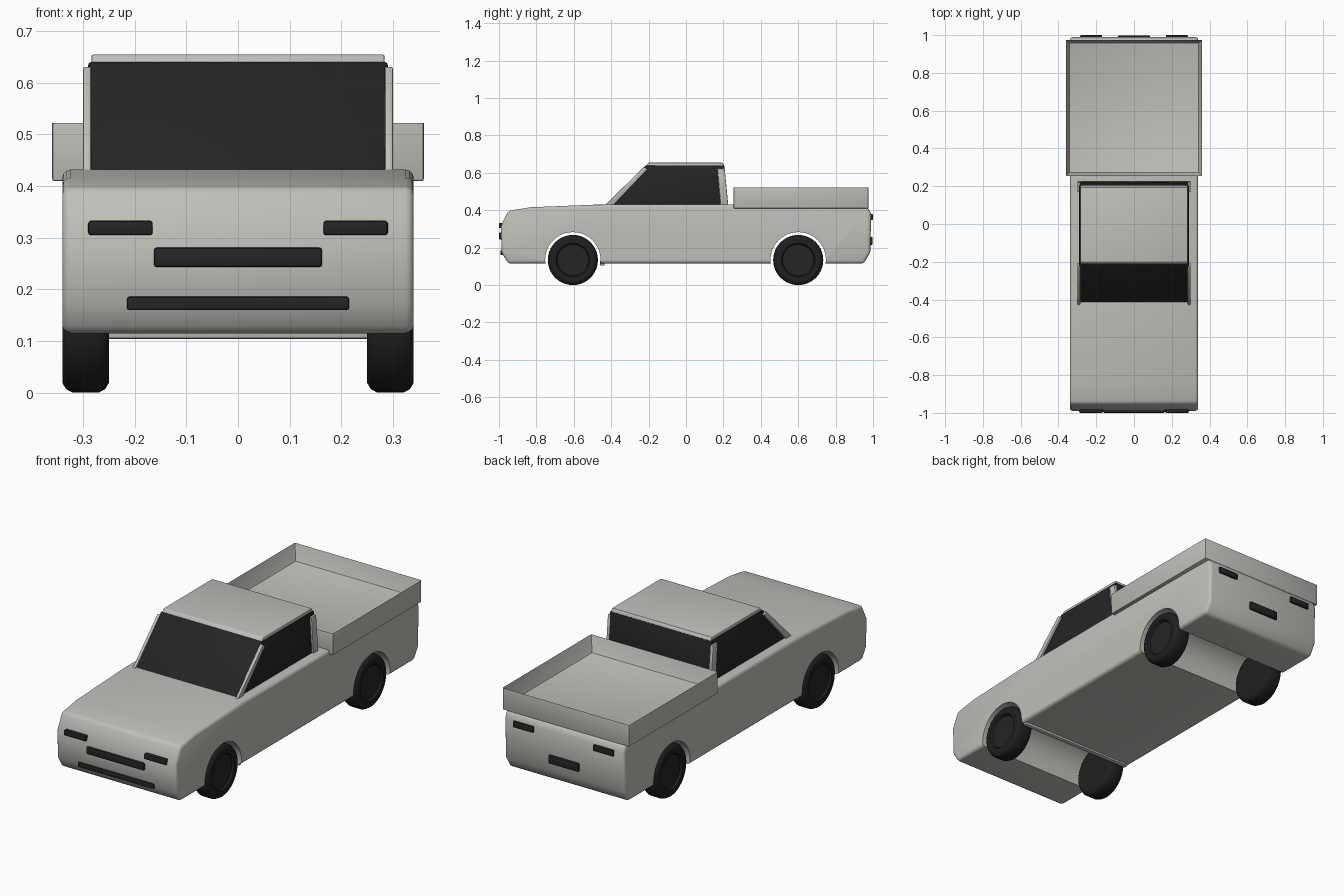
import bpy, bmesh, math
from mathutils import Matrix

if "Cube" in bpy.data.objects:
    bpy.data.objects.remove(bpy.data.objects["Cube"])


def material(name, rgb):
    m = bpy.data.materials.new(name)
    m.diffuse_color = (*rgb, 1)
    m.use_nodes = True
    m.node_tree.nodes["Principled BSDF"].inputs["Base Color"].default_value = m.diffuse_color
    return m


PAINT = material("warm light grey paint", (0.53, 0.52, 0.48))
GLASS = material("dark glass", (0.018, 0.018, 0.018))
RUBBER = material("black rubber", (0.014, 0.014, 0.014))
HUB = material("dark hub", (0.018, 0.018, 0.019))


def finish(name, bm, mats, bevel=0, segments=2, cutters=()):
    bmesh.ops.recalc_face_normals(bm, faces=bm.faces)
    me = bpy.data.meshes.new(name)
    bm.to_mesh(me)
    bm.free()
    for m in mats:
        me.materials.append(m)
    ob = bpy.data.objects.new(name, me)
    bpy.context.collection.objects.link(ob)
    bpy.ops.object.select_all(action='DESELECT')
    ob.select_set(True)
    bpy.context.view_layer.objects.active = ob
    if bevel:
        mod = ob.modifiers.new("bevel", 'BEVEL')
        mod.width, mod.segments = bevel, segments
        mod.limit_method, mod.angle_limit = 'ANGLE', math.radians(40)
        bpy.ops.object.modifier_apply(modifier=mod.name)
    for c in cutters:
        mod = ob.modifiers.new("cut", 'BOOLEAN')
        mod.operation, mod.solver, mod.object = 'DIFFERENCE', 'EXACT', c
        bpy.ops.object.modifier_apply(modifier=mod.name)
    bpy.ops.object.shade_smooth_by_angle(angle=math.radians(30))
    return ob


def prism(name, profile, x0, x1, mat, **kw):
    """Extrude a (y, z) side profile from x0 to x1."""
    bm = bmesh.new()
    a = [bm.verts.new((x0, y, z)) for y, z in profile]
    b = [bm.verts.new((x1, y, z)) for y, z in profile]
    bm.faces.new(a)
    bm.faces.new(b)
    n = len(a)
    for i in range(n):
        j = (i + 1) % n
        bm.faces.new((a[i], a[j], b[j], b[i]))
    return finish(name, bm, [mat], **kw)


def box(name, x0, x1, y0, y1, z0, z1, mat, **kw):
    return prism(name, [(y0, z0), (y1, z0), (y1, z1), (y0, z1)], x0, x1, mat, **kw)


AXLES = {"front": -0.605, "rear": 0.6}
AXLE_Z = 0.135

# wheel arch cutters
cutters = []
for end, y in AXLES.items():
    bm = bmesh.new()
    bmesh.ops.create_cone(bm, cap_ends=True, segments=48, radius1=0.148, radius2=0.148, depth=1,
                          matrix=Matrix.Translation((0, y, AXLE_Z)) @ Matrix.Rotation(math.pi / 2, 4, 'Y'))
    c = finish(end + "_arch_cutter", bm, [PAINT])
    c.hide_render = True
    cutters.append(c)

# body
prism("body", [(-0.95, 0.115), (-0.985, 0.172), (-0.99, 0.315), (-0.95, 0.397), (-0.83, 0.416),
               (-0.43, 0.432), (0.25, 0.432), (0.975, 0.415), (0.99, 0.38), (0.985, 0.175), (0.95, 0.115)],
      -0.34, 0.34, PAINT, bevel=0.016, segments=3, cutters=cutters)
for c in cutters:
    bpy.data.objects.remove(c)

# lip behind the front arches
box("floor_lip", -0.325, 0.325, -0.46, -0.435, 0.104, 0.13, PAINT, bevel=0.006)

# cabin
prism("cabin_glass", [(-0.425, 0.42), (-0.215, 0.64), (0.205, 0.64), (0.225, 0.42)],
      -0.29, 0.29, GLASS, bevel=0.006)
prism("roof", [(-0.215, 0.635), (-0.2, 0.655), (0.195, 0.655), (0.205, 0.635)],
      -0.284, 0.284, PAINT, bevel=0.005)
for side, s in (("left", -1), ("right", 1)):
    prism(side + "_front_pillar", [(-0.435, 0.425), (-0.39, 0.425), (-0.205, 0.62), (-0.225, 0.632)],
          s * 0.284, s * 0.3, PAINT, bevel=0.004)
    prism(side + "_rear_pillar", [(0.185, 0.425), (0.226, 0.425), (0.207, 0.622), (0.168, 0.622)],
          s * 0.284, s * 0.3, PAINT, bevel=0.004)

# cargo bed: open tray with inset floor
bm = bmesh.new()
bmesh.ops.create_cube(bm, size=1, matrix=Matrix.Translation((0, 0.615, 0.467)) @ Matrix.Diagonal((0.72, 0.72, 0.115, 1)))
top = max(bm.faces, key=lambda f: f.calc_center_median().z)
bmesh.ops.inset_region(bm, faces=[top], thickness=0.023)
bmesh.ops.translate(bm, verts=top.verts, vec=(0, 0, -0.088))
finish("cargo_bed", bm, [PAINT], bevel=0.005)

# lamps, grille and plates
for side, s in (("left", -1), ("right", 1)):
    box(side + "_headlight", s * 0.165, s * 0.29, -1.0, -0.975, 0.305, 0.333, GLASS, bevel=0.005)
    box(side + "_tail_light", s * 0.17, s * 0.285, 0.975, 1.0, 0.348, 0.38, GLASS, bevel=0.005)
box("grille", -0.163, 0.163, -1.0, -0.975, 0.243, 0.281, GLASS, bevel=0.006)
box("bumper_slot", -0.215, 0.215, -0.993, -0.965, 0.16, 0.186, GLASS, bevel=0.005)
box("rear_plate", -0.085, 0.085, 0.975, 0.998, 0.215, 0.258, GLASS, bevel=0.005)

# wheels: lathed half section (x offset, radius) with a recessed hub
SECTION = [(0.045, 0.0), (0.045, 0.0001), (-0.045, 0.0001)]
SECTION = [(-0.045, 0), (-0.045, 0.115), (-0.038, 0.127), (-0.025, 0.134), (0.025, 0.134), (0.038, 0.127),
           (0.045, 0.115), (0.045, 0.09), (0.034, 0.083), (0.034, 0)]
for end, y in AXLES.items():
    for side, s in (("left", -1), ("right", 1)):
        bm = bmesh.new()
        vs = [bm.verts.new((s * x, 0, r)) for x, r in SECTION]
        es = [bm.edges.new(p) for p in zip(vs, vs[1:])]
        bmesh.ops.spin(bm, geom=vs + es, cent=(0, 0, 0), axis=(1, 0, 0), angle=2 * math.pi, steps=40)
        bmesh.ops.remove_doubles(bm, verts=bm.verts, dist=0.0005)
        for f in bm.faces:
            if max(v.co.yz.length for v in f.verts) < 0.085 and s * f.calc_center_median().x > 0:
                f.material_index = 1
        bmesh.ops.translate(bm, verts=bm.verts, vec=(s * 0.295, y, 0.134))
        finish(f"{end}_{side}_wheel", bm, [RUBBER, HUB])
